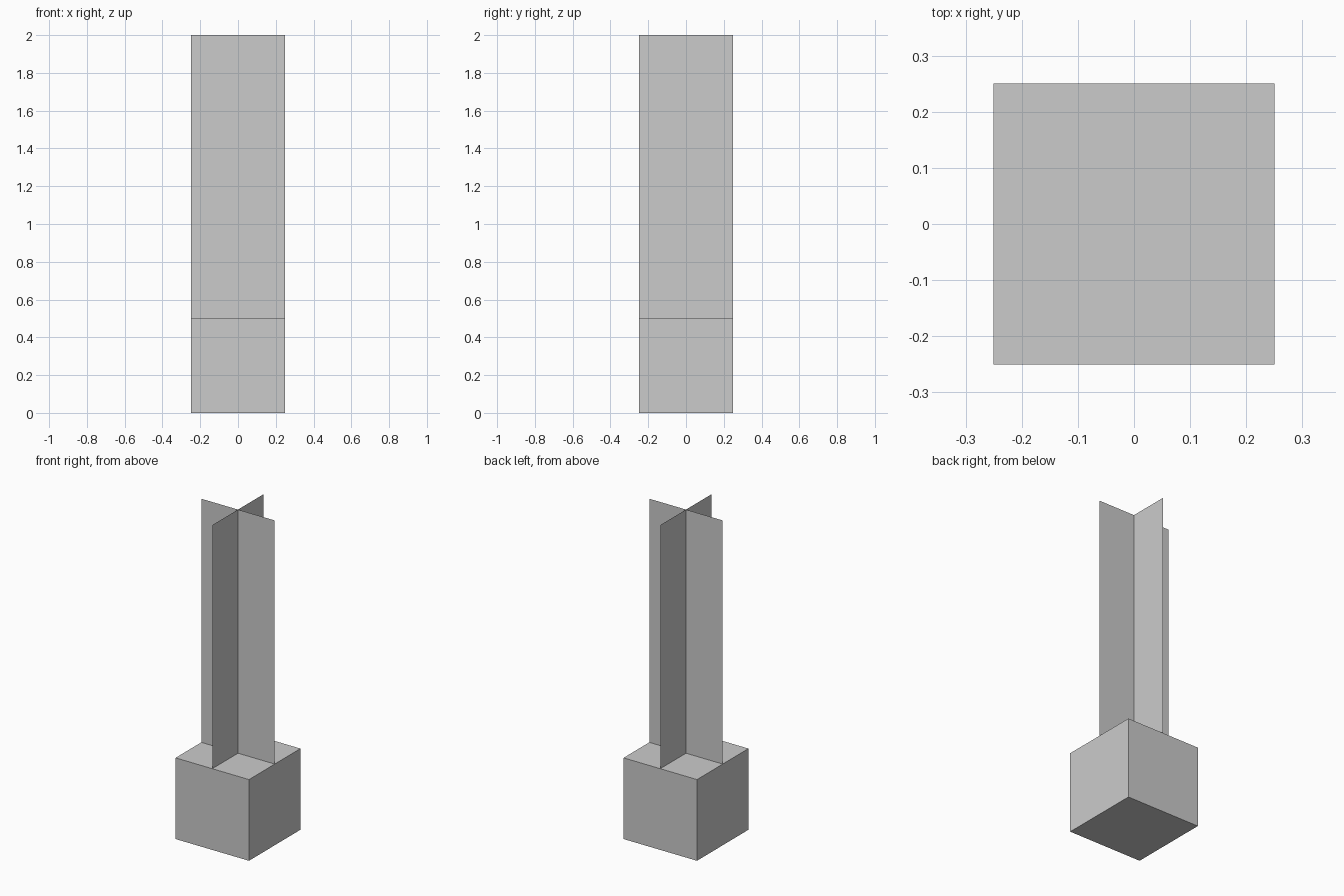
import bpy
import bmesh
from math import pi
from mathutils import Matrix

if "Cube" in bpy.data.objects:
    bpy.data.objects.remove(bpy.data.objects["Cube"])

WIDTH = 0.5        # block side and blade width
BLOCK_H = 0.5
TOTAL_H = 2.0


def add_object(name, bm):
    mesh = bpy.data.meshes.new(name)
    bm.to_mesh(mesh)
    bm.free()
    obj = bpy.data.objects.new(name, mesh)
    bpy.context.collection.objects.link(obj)
    return obj


# Solid base block
bm = bmesh.new()
bmesh.ops.create_cube(bm, size=1.0)
bmesh.ops.scale(bm, vec=(WIDTH, WIDTH, BLOCK_H), verts=bm.verts)
bmesh.ops.translate(bm, vec=(0, 0, BLOCK_H / 2), verts=bm.verts)
add_object("base_block", bm)


# Paper-thin upright blades crossing at the centre
def blade(name, angle):
    bm = bmesh.new()
    h = WIDTH / 2
    profile = [(-h, BLOCK_H), (h, BLOCK_H), (h, TOTAL_H), (-h, TOTAL_H)]
    bm.faces.new([bm.verts.new((x, 0, z)) for x, z in profile])
    bmesh.ops.transform(bm, matrix=Matrix.Rotation(angle, 4, 'Z'), verts=bm.verts)
    add_object(name, bm)


blade("blade_across", 0)
blade("blade_lengthwise", pi / 2)
